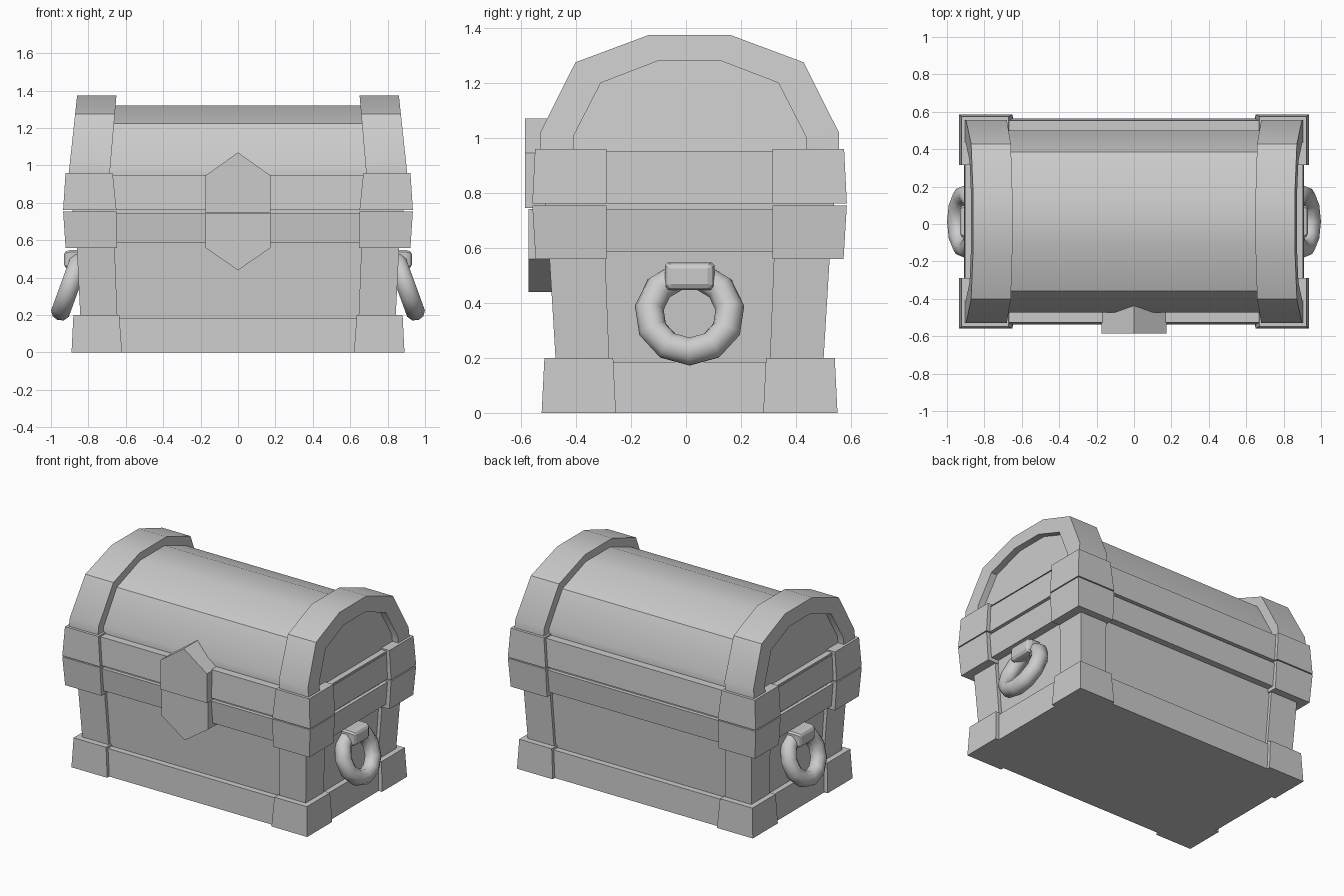
import bpy, bmesh, math
from mathutils import Matrix

if "Cube" in bpy.data.objects:
    bpy.data.objects.remove(bpy.data.objects["Cube"])

CY = 0.013  # the chest sits slightly behind centre because the lock sticks out


def make(name, verts, faces, smooth=None):
    me = bpy.data.meshes.new(name)
    me.from_pydata(verts, [], faces)
    ob = bpy.data.objects.new(name, me)
    bpy.context.collection.objects.link(ob)
    bm = bmesh.new()
    bm.from_mesh(me)
    bmesh.ops.recalc_face_normals(bm, faces=bm.faces)
    bm.to_mesh(me)
    bm.free()
    if smooth:
        bpy.ops.object.select_all(action='DESELECT')
        ob.select_set(True)
        bpy.context.view_layer.objects.active = ob
        bpy.ops.object.shade_smooth_by_angle(angle=math.radians(smooth))
    return ob


def loft(name, loops, smooth=None):
    """Join equal-length point loops and cap both ends."""
    n = len(loops[0])
    verts = [p for l in loops for p in l]
    faces = [tuple(range(n)), tuple(range(len(verts) - n, len(verts)))]
    for k in range(len(loops) - 1):
        for i in range(n):
            j = (i + 1) % n
            faces.append((k*n + i, k*n + j, k*n + n + j, k*n + n + i))
    return make(name, verts, faces, smooth)


def rect(x0, x1, y0, y1, z):
    return [(x0, y0, z), (x1, y0, z), (x1, y1, z), (x0, y1, z)]


def core(name, z0, hx0, hy0, z1, hx1, hy1):
    return loft(name, [rect(-hx0, hx0, CY - hy0, CY + hy0, z0),
                       rect(-hx1, hx1, CY - hy1, CY + hy1, z1)])


def corners(name, bottom, top):
    """Tapered corner block (z, inner x, outer x, inner y, outer y), four times."""
    for sx in (-1, 1):
        for sy in (-1, 1):
            loops = [rect(sx*a, sx*b, CY + sy*c, CY + sy*d, z)
                     for z, a, b, c, d in (bottom, top)]
            loft(f"{name}_{'l' if sx < 0 else 'r'}{'f' if sy < 0 else 'b'}", loops)


# Planked body and bands
core("base_skirt", 0, .865, .515, .185, .857, .508)
core("body_panel", .18, .82, .467, .6, .84, .49)
core("lower_band", .585, .895, .535, .742, .908, .55)
core("seam", .74, .885, .525, .765, .885, .525)
core("lid_band", .762, .908, .55, .95, .90, .54)

# Corner reinforcements
corners("foot", (0, .62, .89, .268, .538), (.2, .635, .88, .278, .528))
corners("post", (.19, .645, .843, .292, .487), (.57, .66, .862, .307, .51))
corners("rim_corner", (.56, .648, .922, .302, .56), (.755, .65, .935, .302, .572))
corners("lid_corner", (.762, .65, .935, .302, .572), (.96, .67, .922, .302, .562))

# Half-profiles of the arched lid, mirrored about the chest centre
def arch(half):
    return ([(CY - y, z) for y, z in half] + [(CY + y, z) for y, z in reversed(half)])

outer = arch([(.543, .94), (.543, 1.02), (.415, 1.275), (.147, 1.375)])
inner = arch([(.423, .94), (.423, 1.005), (.323, 1.2), (.115, 1.28)])
barrel = arch([(.487, .94), (.487, .995), (.372, 1.225), (.132, 1.32)])

loft("lid_barrel", [[(x, y, z) for y, z in barrel] for x in (-.7, .7)], 30)

# Leaning end arches with recessed panels
def lean(s, x_top, slope, prof):
    return [(s * (x_top + (1.375 - z) * slope), y, z) for y, z in prof]

for s in (-1, 1):
    loft("lid_arch", [lean(s, .65, .085, outer), lean(s, .86, .108, outer),
                      lean(s, .86, .108, inner), lean(s, .815, .108, inner)], 30)

# Lock plate in two halves
def prism(name, pts, y0, y1):
    loft(name, [[(x, y, z) for x, z in pts] for y in (y0, y1)])

prism("lock_upper", [(-.175, .745), (.175, .745), (.175, .945), (0, 1.07), (-.175, .945)], -.585, -.42)
prism("lock_lower", [(-.175, .742), (-.175, .56), (0, .44), (.175, .56), (.175, .742)], -.573, -.42)

# Side handles: bracket and hanging ring
for s in (-1, 1):
    def ring_rect(x, hy, hz):
        return [(s*x, CY + a*hy, .497 + b*hz) for a, b in ((-1, -1), (1, -1), (1, 1), (-1, 1))]
    br = loft("handle_bracket", [ring_rect(.82, .09, .05), ring_rect(.91, .09, .05),
                                 ring_rect(.93, .075, .038)])
    bev = br.modifiers.new("bevel", 'BEVEL')
    bev.width = .01
    bev.segments = 1
    bpy.ops.mesh.primitive_torus_add(major_segments=11, minor_segments=10,
                                     major_radius=.148, minor_radius=.053)
    ring = bpy.context.object
    ring.name = "handle_ring"
    ring.matrix_world = (Matrix.Translation((s*.896, CY, .362))
                         @ Matrix.Rotation(-s*math.radians(20), 4, 'Y')
                         @ Matrix.Rotation(math.pi/2, 4, 'Y'))
    for p in ring.data.polygons:
        p.use_smooth = True
